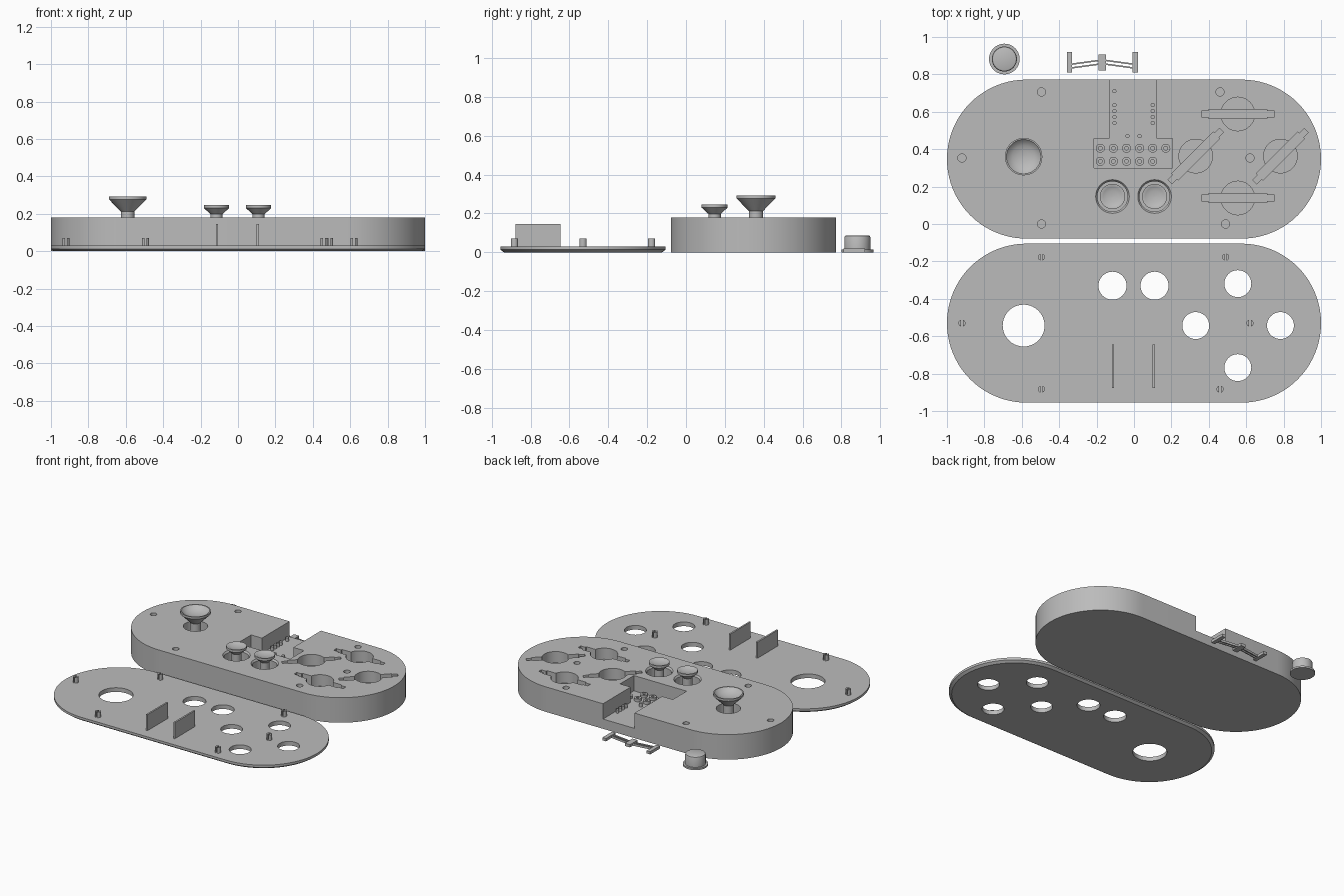
import bpy, bmesh, math
from mathutils import Matrix

if "Cube" in bpy.data.objects:
    bpy.data.objects.remove(bpy.data.objects["Cube"])

grey = bpy.data.materials.new("plain grey")
grey.diffuse_color = (0.5, 0.5, 0.5, 1)
grey.use_nodes = True
grey.node_tree.nodes["Principled BSDF"].inputs["Base Color"].default_value = grey.diffuse_color


def finish(name, bm):
    bmesh.ops.recalc_face_normals(bm, faces=bm.faces)
    me = bpy.data.meshes.new(name)
    bm.to_mesh(me)
    bm.free()
    me.materials.append(grey)
    ob = bpy.data.objects.new(name, me)
    bpy.context.collection.objects.link(ob)
    return ob


def activate(ob):
    bpy.ops.object.select_all(action='DESELECT')
    ob.select_set(True)
    bpy.context.view_layer.objects.active = ob


def smooth(ob):
    activate(ob)
    bpy.ops.object.shade_smooth_by_angle(angle=math.radians(30))


def loft(name, rings):
    """Closed solid through stacked rings of equal point count."""
    bm = bmesh.new()
    loops = [[bm.verts.new(p) for p in r] for r in rings]
    n = len(loops[0])
    for a, b in zip(loops, loops[1:]):
        for i in range(n):
            j = (i + 1) % n
            bm.faces.new((a[i], a[j], b[j], b[i]))
    bm.faces.new(loops[0][::-1])
    bm.faces.new(loops[-1])
    return finish(name, bm)


def lathe(name, x, y, profile, n=40):
    """Solid of revolution from (radius, z) pairs."""
    return loft(name, [[(x + r * math.cos(2 * math.pi * i / n),
                         y + r * math.sin(2 * math.pi * i / n), z)
                        for i in range(n)] for r, z in profile])


def stadium(name, cy, layers, half=0.575, rad=0.425, n=40):
    """Round-ended slab from (inset, z) layers."""
    rings = []
    for inset, z in layers:
        r, ring = rad - inset, []
        for side, start in ((1, -math.pi / 2), (-1, math.pi / 2)):
            for i in range(n + 1):
                a = start + math.pi * i / n
                ring.append((side * half + r * math.cos(a), cy + r * math.sin(a), z))
        rings.append(ring)
    return loft(name, rings)


def box(name, x0, x1, y0, y1, z0, z1, pivot=None, angle=0):
    ob = loft(name, [[(x0, y0, z), (x1, y0, z), (x1, y1, z), (x0, y1, z)] for z in (z0, z1)])
    if pivot:
        p = Matrix.Translation((*pivot, 0))
        ob.data.transform(p @ Matrix.Rotation(angle, 4, 'Z') @ p.inverted())
    return ob


def cut(target, cutter):
    mod = target.modifiers.new("cut", 'BOOLEAN')
    mod.operation, mod.solver, mod.object = 'DIFFERENCE', 'EXACT', cutter
    activate(target)
    bpy.ops.object.modifier_apply(modifier=mod.name)
    bpy.data.objects.remove(cutter)


BODY_Y, LID_Y, TOP, FLOOR = 0.347, -0.53, 0.18, 0.07
STICK = (-0.59, 0.36)
SMALL_STICKS = [(-0.115, 0.147), (0.11, 0.147)]
BUTTONS = [(0.33, 0.363, 45), (0.555, 0.588, 0), (0.783, 0.363, 45), (0.555, 0.139, 0)]
SCREWS = [(-0.495, 0.353), (0.46, 0.353), (-0.92, 0), (0.62, 0), (-0.495, -0.353), (0.49, -0.353)]

# Main body with its pockets
body = stadium("body", BODY_Y, [(0, 0), (0, TOP)])
cut(body, box("cut", -0.215, 0.205, 0.30, 0.457, FLOOR, 0.3))
cut(body, box("cut", -0.13, 0.12, 0.40, 0.9, FLOOR, 0.3))
for x, y in SCREWS:
    cut(body, lathe("cut", x, 0.353 + y, [(0.022, 0.12), (0.022, 0.3)], 24))
for x, y, deg in BUTTONS:
    a = math.radians(deg)
    cut(body, lathe("cut", x, y, [(0.09, 0.10), (0.09, 0.3)]))
    cut(body, box("cut", x - 0.195, x + 0.195, y - 0.015, y + 0.015, 0.09, 0.3, (x, y), a))
    cut(body, box("cut", x - 0.157, x + 0.157, y - 0.025, y + 0.025, 0.085, 0.3, (x, y), a))
cut(body, lathe("cut", *STICK, [(0.08, 0.08), (0.08, 0.3)]))
for x, y in SMALL_STICKS:
    cut(body, lathe("cut", x, y, [(0.081, 0.08), (0.081, 0.168), (0.09, TOP), (0.09, 0.3)]))
smooth(body)

# Thumb sticks with dished caps
smooth(lathe("large_stick", *STICK, [
    (0.036, 0.078), (0.036, 0.212), (0.1, 0.277), (0.1, 0.292), (0.092, 0.292),
    (0.08, 0.279), (0.06, 0.267), (0.03, 0.259), (0.004, 0.257)]))
for x, y in SMALL_STICKS:
    smooth(lathe("small_stick", x, y, [
        (0.032, 0.078), (0.032, 0.198), (0.067, 0.23), (0.067, 0.247), (0.06, 0.247),
        (0.05, 0.242), (0.03, 0.237), (0.004, 0.235)]))

# Hollow sockets and small pins on the floor of the rear bay
for row, count in ((0.405, 6), (0.335, 5)):
    for i in range(count):
        smooth(lathe("socket", -0.18 + 0.07 * i, row, [
            (0.010, FLOOR - 0.002), (0.024, FLOOR - 0.002), (0.024, FLOOR + 0.02),
            (0.010, FLOOR + 0.02), (0.010, FLOOR + 0.004)], 20))
pins = [(x, 0.54 + 0.032 * i) for x in (-0.105, 0.1) for i in range(4)]
for x, y in pins + [(-0.105, 0.71), (-0.035, 0.47), (0.03, 0.47)]:
    smooth(lathe("pin", x, y, [(0.011, FLOOR - 0.002), (0.011, FLOOR + 0.025)], 16))

# Separate lid with chamfered lower rim and openings
lid = stadium("lid", LID_Y, [(0.018, 0), (0, 0.013), (0, 0.03)])
holes = [(-0.59, -0.543, 0.112), (-0.115, -0.33, 0.075), (0.11, -0.33, 0.075)]
holes += [(x, -0.18 - y, 0.072) for x, y, _ in BUTTONS]
for x, y, r in holes:
    cut(lid, lathe("cut", x, y, [(r, -0.1), (r, 0.1)]))
smooth(lid)

# Split pegs and two upright plates on the lid
for x, y in SCREWS:
    peg = lathe("split_peg", x, LID_Y - y, [(0.019, 0.028), (0.019, 0.07)], 24)
    cut(peg, box("cut", x - 0.005, x + 0.005, LID_Y - y - 0.1, LID_Y - y + 0.1, 0.031, 0.1))
    smooth(peg)
for x in (-0.112, 0.105):
    box("upright_plate", x - 0.006, x + 0.006, -0.877, -0.645, 0.028, 0.145)

# Loose button cap
smooth(lathe("loose_button", -0.693, 0.882, [
    (0.082, 0), (0.082, 0.013), (0.067, 0.013), (0.067, 0.077), (0.064, 0.084), (0.057, 0.087)]))

# Loose spring bar: centre block, two end blocks, paired sloping arms
CX = -0.169
box("spring_centre", CX - 0.02, CX + 0.02, 0.82, 0.907, 0, 0.02)
for s in (-1, 1):
    ex = CX + s * 0.176
    box("spring_end", ex - 0.014, ex + 0.014, 0.81, 0.92, 0, 0.02)
    for dy in (0, 0.02):
        y0, y1 = 0.833 + dy, 0.857 + dy
        pts = [(ex, y0 - 0.004), (CX, y1 - 0.004), (CX, y1 + 0.004), (ex, y0 + 0.004)]
        loft("spring_arm", [[(*p, z) for p in pts] for z in (0.002, 0.018)])
